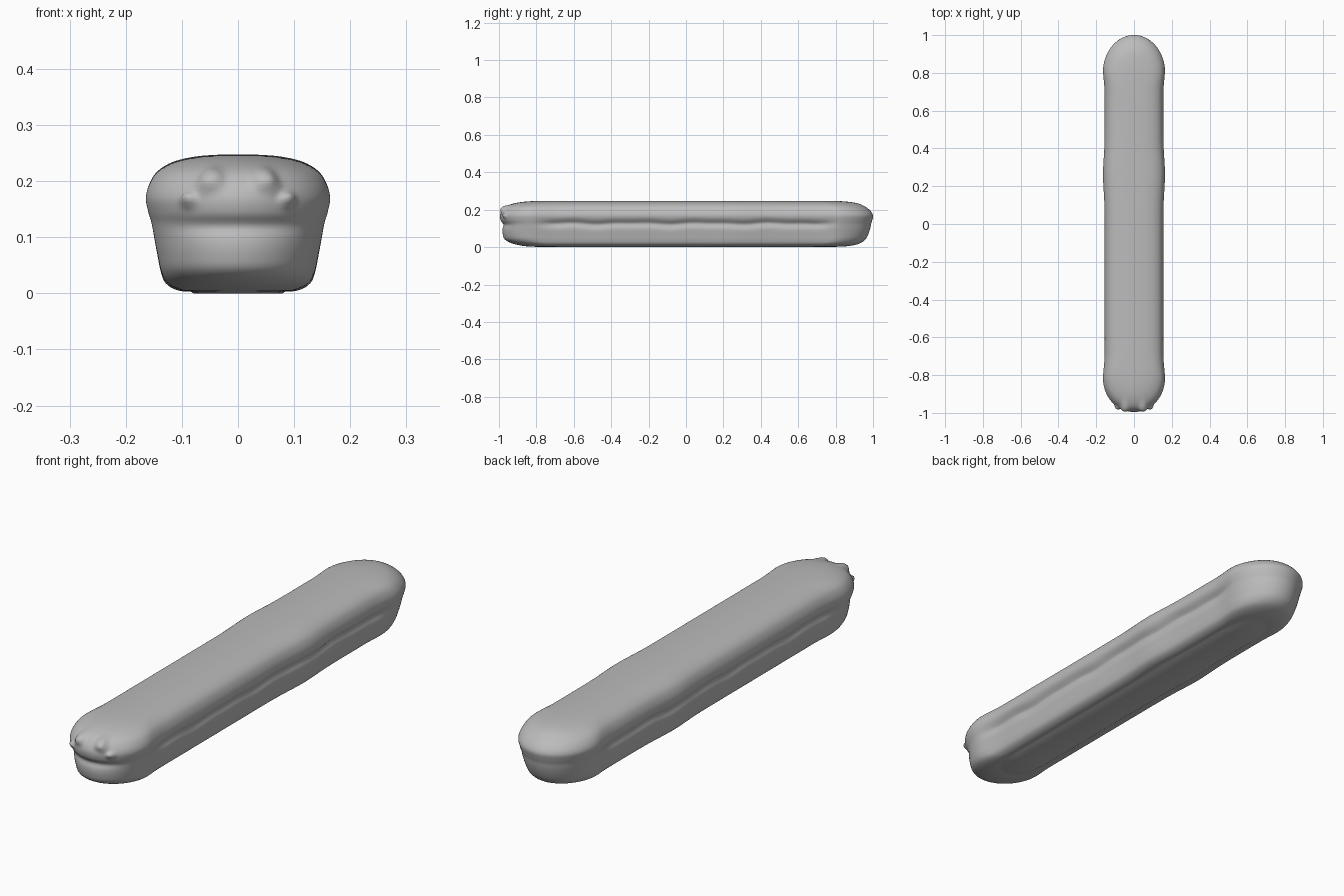
import bpy, bmesh, math
from mathutils import Vector

if "Cube" in bpy.data.objects:
    bpy.data.objects.remove(bpy.data.objects["Cube"])

# Body levels: height, half width, front reach, back reach
LEVELS = [
    (0.003, 0.080, 0.800, 0.800), (0.005, 0.108, 0.860, 0.865),
    (0.018, 0.130, 0.925, 0.925), (0.040, 0.139, 0.968, 0.958),
    (0.070, 0.145, 0.980, 0.975), (0.100, 0.151, 0.982, 0.985),
    (0.125, 0.156, 0.984, 0.990), (0.145, 0.161, 0.992, 0.996),
    (0.170, 0.165, 0.995, 1.000), (0.195, 0.159, 0.985, 0.985),
    (0.218, 0.144, 0.962, 0.955), (0.235, 0.115, 0.915, 0.915),
    (0.244, 0.075, 0.850, 0.850), (0.247, 0.035, 0.770, 0.780),
]
# Face bumps: x, z, radius, height
BUMPS = [(0.046, 0.203, 0.019, 0.020), (0.062, 0.190, 0.014, 0.008),
         (0.088, 0.165, 0.013, 0.016)]
STEPS, ARC, SIDE = 4, 72, 80


def spline(a, b, c, d, t):
    """Smooth interpolation between b and c."""
    return 0.5 * (2*b + (c - a)*t + (2*a - 5*b + 4*c - d)*t*t
                  + (3*b - a - 3*c + d)*t**3)


def fine_levels():
    n = len(LEVELS)
    for i in range(n - 1):
        four = [LEVELS[min(max(i + k, 0), n - 1)] for k in (-1, 0, 1, 2)]
        for s in range(STEPS):
            yield [spline(*v, s / STEPS) for v in zip(*four)]
    yield LEVELS[-1]


def side_inset(y, z):
    """Waist along the sides with a wavy lengthwise groove."""
    fade = min(max((0.84 - abs(y)) / 0.16, 0), 1)
    fade = fade * fade * (3 - 2 * fade)
    swell = 0.009 * math.exp(-((y - 0.26) / 0.12) ** 2)
    wave = 0.003 * math.sin(17 * y) + 0.002 * math.sin(31 * y + 1)
    groove = 0.013 * math.exp(-((z - 0.125 - wave) / 0.019) ** 2)
    return fade * (0.010 - swell + groove)


def ring(z, w, front, back):
    """Long outline with straight sides and elliptical ends."""
    sf, sb = front - 0.80 * front / 0.99, back - 0.80 * back / 1.0
    y0, y1 = -front + sf, back - sb
    pts = []
    for i in range(ARC):                       # back end, right to left
        a = math.pi * i / ARC
        pts.append((w * math.cos(a), y1 + sb * math.sin(a), z))
    for i in range(SIDE):                      # left side
        pts.append((-w, y1 + (y0 - y1) * i / SIDE, z))
    for i in range(ARC):                       # front end, left to right
        a = math.pi * i / ARC
        c, s = math.cos(a), math.sin(a)
        pts.append((-w * c, y0 - sf * s ** 0.92, z))
    for i in range(SIDE):                      # right side
        pts.append((w, y0 + (y1 - y0) * i / SIDE, z))
    out = []
    for x, y, zz in pts:
        k = max(0.0, 1 - side_inset(y, zz) / max(w, 0.1))
        out.append(Vector((x * k, y, zz)))
    return out


# Body loft
bm = bmesh.new()
rings = [[bm.verts.new(p) for p in ring(*lv)] for lv in fine_levels()]
n = len(rings[0])
for lo, hi in zip(rings, rings[1:]):
    for i in range(n):
        j = (i + 1) % n
        bm.faces.new((lo[i], lo[j], hi[j], hi[i]))
bm.faces.new(rings[-1])
base = bm.faces.new(list(reversed(rings[0])))
bmesh.ops.translate(bm, verts=base.verts[:], vec=(0, 0, -0.003))
bm.normal_update()

# Eye and cheek bumps, mouth crease on the front end
for v in bm.verts:
    if v.co.y > -0.80:
        continue
    x, z = abs(v.co.x), v.co.z
    push = sum(h * math.exp(-(((x - bx) ** 2 + (z - bz) ** 2) / r ** 2) ** 1.5)
               for bx, bz, r, h in BUMPS)
    mouth = 0.008 * math.exp(-((z - 0.118) / 0.014) ** 2 - (x / 0.11) ** 4)
    v.co += Vector((v.normal.x * 0.5, -0.75, 0.35)) * push
    v.co.y += mouth

mesh = bpy.data.meshes.new("body")
bm.to_mesh(mesh)
bm.free()
body = bpy.data.objects.new("body", mesh)
bpy.context.collection.objects.link(body)

grey = bpy.data.materials.new("plain grey")
grey.diffuse_color = (0.5, 0.5, 0.5, 1)
grey.use_nodes = True
grey.node_tree.nodes["Principled BSDF"].inputs["Base Color"].default_value = grey.diffuse_color
mesh.materials.append(grey)

bpy.context.view_layer.objects.active = body
body.select_set(True)
bpy.ops.object.shade_smooth_by_angle(angle=math.radians(50))
